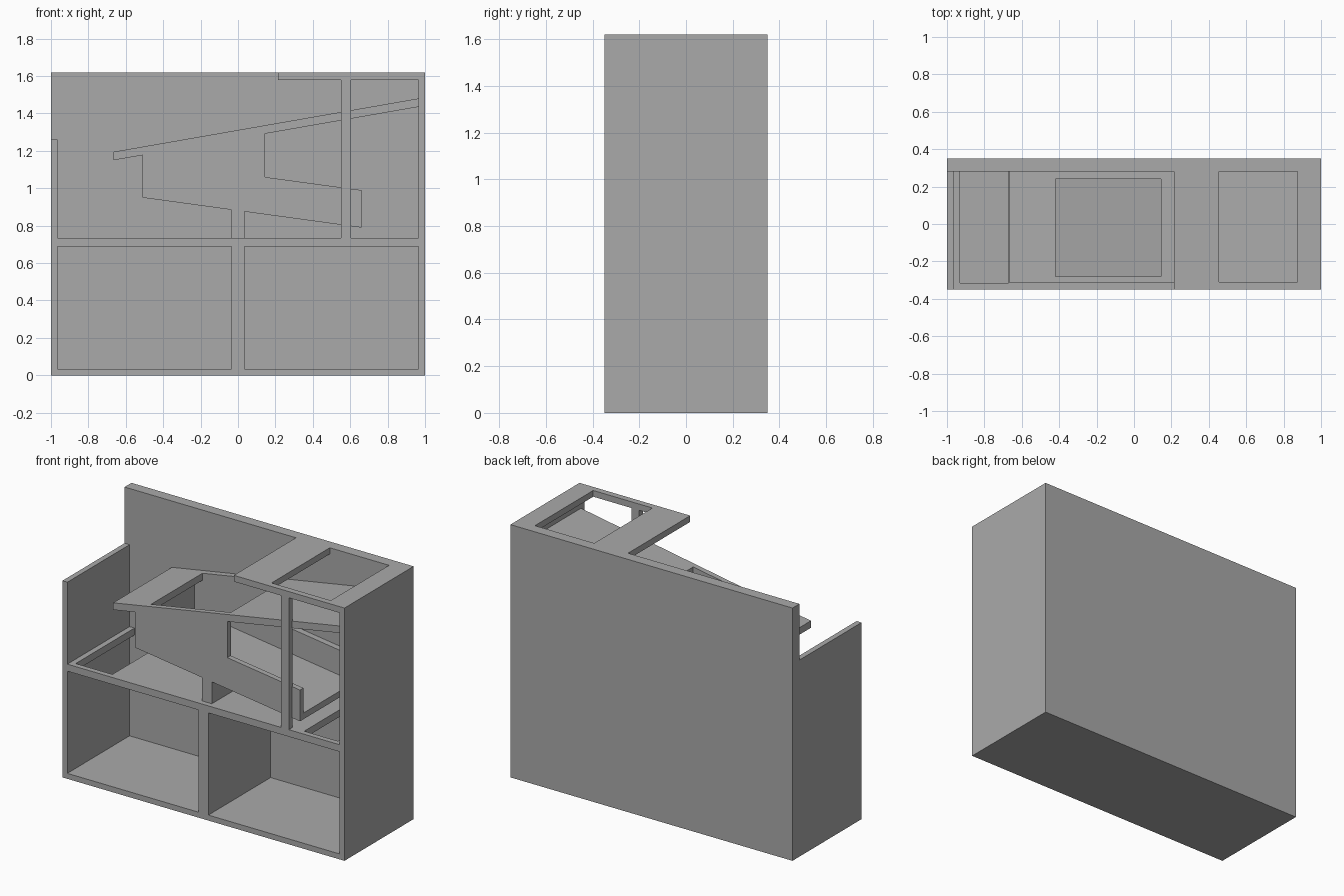
import bpy
import bmesh

cube = bpy.data.objects.get("Cube")
if cube:
    bpy.data.objects.remove(cube, do_unlink=True)

# One flat grey for the whole cabinet
grey = bpy.data.materials.new("plain grey")
grey.use_nodes = True
colour = (0.4, 0.4, 0.4, 1)
grey.diffuse_color = colour
grey.node_tree.nodes["Principled BSDF"].inputs["Base Color"].default_value = colour


def finish(name, bm):
    bmesh.ops.recalc_face_normals(bm, faces=bm.faces)
    mesh = bpy.data.meshes.new(name)
    bm.to_mesh(mesh)
    bm.free()
    mesh.materials.append(grey)
    obj = bpy.data.objects.new(name, mesh)
    bpy.context.collection.objects.link(obj)
    return obj


def extrude_profile(name, points, y0, y1):
    """Extrude an outline in the xz plane from y0 to y1."""
    bm = bmesh.new()
    front = [bm.verts.new((x, y0, z)) for x, z in points]
    back = [bm.verts.new((x, y1, z)) for x, z in points]
    bm.faces.new(front)
    bm.faces.new(back[::-1])
    for i in range(len(points)):
        j = (i + 1) % len(points)
        bm.faces.new((front[i], front[j], back[j], back[i]))
    return finish(name, bm)


def box(name, x0, x1, y0, y1, z0, z1):
    return extrude_profile(name, [(x0, z0), (x1, z0), (x1, z1), (x0, z1)], y0, y1)


def frame(name, outer, hole, top, thick):
    """Slab with a rectangular hole; top(x) gives the upper height."""
    bm = bmesh.new()

    def loop(rect, drop):
        x0, x1, y0, y1 = rect
        corners = [(x0, y0), (x1, y0), (x1, y1), (x0, y1)]
        return [bm.verts.new((x, y, top(x) - drop)) for x, y in corners]

    loops = [loop(outer, 0), loop(hole, 0), loop(hole, thick), loop(outer, thick)]
    for a, b in zip(loops, loops[1:] + loops[:1]):
        for i in range(4):
            j = (i + 1) % 4
            bm.faces.new((a[i], a[j], b[j], b[i]))
    return finish(name, bm)


FRONT, BACK, INNER = -0.35, 0.28, -0.315
SHELF_LOW, SHELF_TOP = 0.69, 0.735
SIDE = 0.965


def ramp_top(x):
    return 1.195 + (x + 0.665) * 0.175


def ramp_under(x):
    return ramp_top(x) - 0.045


def chute_under(x):
    return 0.95 - (x + 0.51) * 0.137


# Outer case
box("back_panel", -1, 1, BACK, 0.35, 0, 1.62)
box("right_side", -1, -SIDE, FRONT, BACK, 0, 1.26)
box("left_side", SIDE, 1, FRONT, BACK, 0, 1.62)
box("base", -SIDE, SIDE, FRONT, BACK, 0, 0.035)
box("lower_divider", -0.035, 0.035, FRONT, BACK, 0.035, SHELF_LOW)

# Middle shelf: two halves, each with a drop hole near its outer end
frame("shelf_right_half", (-SIDE, 0, FRONT, 0.32), (-0.93, -0.67, INNER, 0.285),
      lambda x: SHELF_TOP, SHELF_TOP - SHELF_LOW)
frame("shelf_left_half", (0, SIDE, FRONT, 0.32), (0.69, 0.93, INNER, 0.285),
      lambda x: SHELF_TOP, SHELF_TOP - SHELF_LOW)

# Top board and the post under it
frame("top_board", (0.215, SIDE, FRONT, 0.32), (0.455, 0.875, -0.31, 0.285),
      lambda x: 1.62, 0.04)
box("front_post", 0.55, 0.605, FRONT, -0.31, SHELF_TOP, 1.58)

# Upper ramp with its opening
frame("upper_ramp", (-0.665, SIDE, INNER, BACK), (-0.42, 0.145, -0.28, 0.24),
      ramp_top, 0.045)

# Chute below the ramp: cheeks, end wall, sloping floor and support
x0, step, x1 = -0.51, 0.145, 0.66
cheek = [(x0, chute_under(x0)), (x1, chute_under(x1)), (x1, 0.99),
         (step, 1.06), (step, ramp_under(step)), (x0, ramp_under(x0))]
for name, ya, yb in (("front", INNER, -0.28), ("back", 0.24, BACK)):
    extrude_profile("chute_cheek_" + name, cheek, ya, yb)
xw = x0 + 0.035
extrude_profile("chute_end_wall", [(x0, chute_under(x0)), (xw, chute_under(xw)),
                                   (xw, ramp_under(xw)), (x0, ramp_under(x0))],
                -0.28, 0.24)
extrude_profile("chute_floor", [(xw, chute_under(xw)), (x1, chute_under(x1)),
                                (x1, chute_under(x1) + 0.04),
                                (xw, chute_under(xw) + 0.04)], -0.28, 0.24)
extrude_profile("chute_support", [(-0.035, SHELF_TOP), (0.035, SHELF_TOP),
                                  (0.035, chute_under(0.035)),
                                  (-0.035, chute_under(-0.035))], INNER, BACK)
